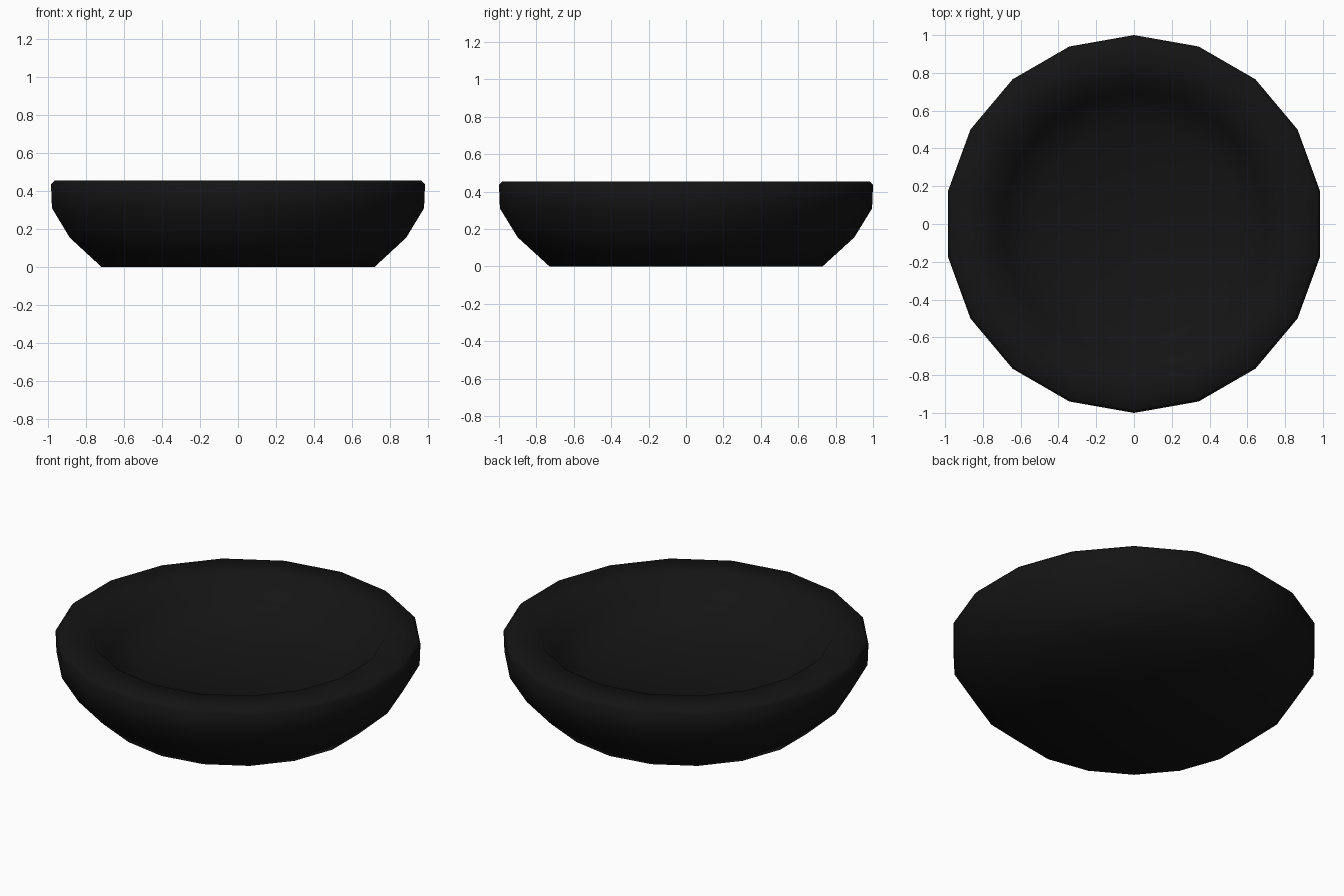
import bpy, bmesh, math

if "Cube" in bpy.data.objects:
    bpy.data.objects.remove(bpy.data.objects["Cube"])

SIDES = 18

# Cross-section (radius, height): outer wall, rounded rim, hollow inside
PROFILE = [
    (0.73, 0.0), (0.90, 0.155), (0.995, 0.31), (1.0, 0.435), (0.98, 0.455),
    (0.80, 0.455), (0.70, 0.33), (0.53, 0.23),
]


def lathe(name, profile, sides):
    bm = bmesh.new()
    rings = []
    for r, z in profile:
        ring = []
        for i in range(sides):
            a = math.pi / 2 + 2 * math.pi * i / sides
            ring.append(bm.verts.new((r * math.cos(a), r * math.sin(a), z)))
        rings.append(ring)
    for low, high in zip(rings, rings[1:]):
        for i in range(sides):
            j = (i + 1) % sides
            bm.faces.new((low[i], low[j], high[j], high[i]))
    # Underside and inner floor
    bm.faces.new(rings[0][::-1])
    bm.faces.new(rings[-1])
    bmesh.ops.recalc_face_normals(bm, faces=bm.faces)
    for f in bm.faces:
        f.smooth = True
    mesh = bpy.data.meshes.new(name)
    bm.to_mesh(mesh)
    bm.free()
    obj = bpy.data.objects.new(name, mesh)
    bpy.context.collection.objects.link(obj)
    return obj


# Shallow black bowl
bowl = lathe("bowl", PROFILE, SIDES)
black = bpy.data.materials.new("black")
black.diffuse_color = (0.007, 0.007, 0.007, 1)
black.use_nodes = True
black.node_tree.nodes["Principled BSDF"].inputs["Base Color"].default_value = black.diffuse_color
bowl.data.materials.append(black)
